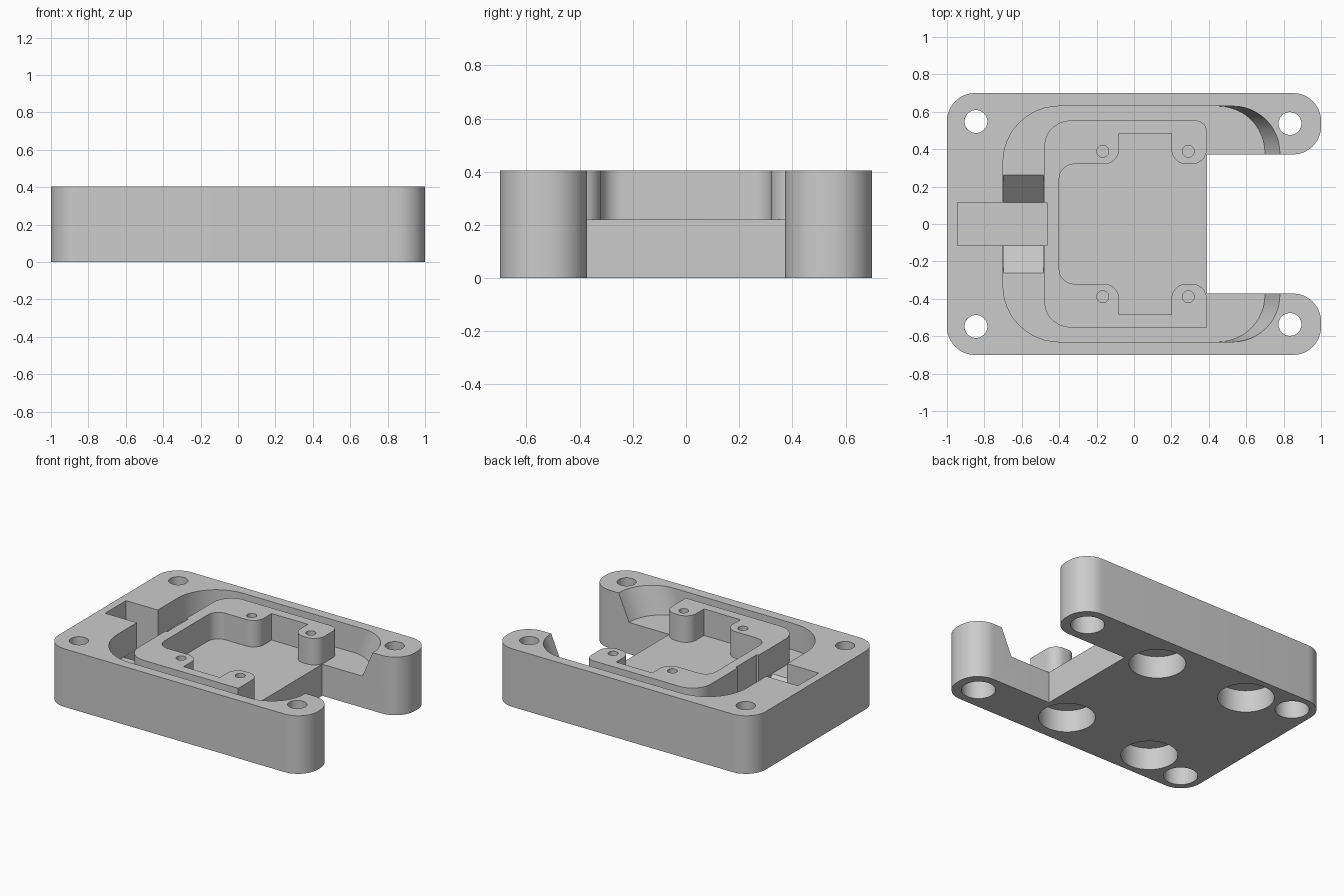
import bpy, bmesh, math
from mathutils import Vector

if "Cube" in bpy.data.objects:
    bpy.data.objects.remove(bpy.data.objects["Cube"])

HEIGHT = 0.405
FLOOR = 0.22
SLOT_FLOOR = 0.07

grey = bpy.data.materials.new("plain grey")
grey.use_nodes = True
colour = (0.6, 0.6, 0.6, 1)
grey.diffuse_color = colour
grey.node_tree.nodes["Principled BSDF"].inputs["Base Color"].default_value = colour


def rounded(corners, steps=12):
    """Right-angled outline whose (x, y, radius) corners become arcs."""
    out = []
    for i, (x, y, r) in enumerate(corners):
        p = Vector((x, y))
        if r == 0:
            out.append(p)
            continue
        before = (Vector(corners[i - 1][:2]) - p).normalized()
        after = (Vector(corners[(i + 1) % len(corners)][:2]) - p).normalized()
        centre = p + (before + after) * r
        for k in range(steps + 1):
            t = math.pi / 2 * k / steps
            out.append(centre - after * r * math.cos(t) - before * r * math.sin(t))
    return out


def mirrored(half):
    """Close a half outline by mirroring it across y = 0."""
    return half + [(x, -y, r) for x, y, r in reversed(half)]


def loft(name, low, high):
    """Solid between two matching rings of 3D points."""
    bm = bmesh.new()
    a = [bm.verts.new(p) for p in low]
    b = [bm.verts.new(p) for p in high]
    bm.faces.new(a)
    bm.faces.new(b)
    for i in range(len(a)):
        j = (i + 1) % len(a)
        bm.faces.new((a[i], a[j], b[j], b[i]))
    bmesh.ops.recalc_face_normals(bm, faces=bm.faces)
    mesh = bpy.data.meshes.new(name)
    bm.to_mesh(mesh)
    bm.free()
    mesh.materials.append(grey)
    ob = bpy.data.objects.new(name, mesh)
    bpy.context.collection.objects.link(ob)
    return ob


def prism(name, outline, z0, z1, lean=0):
    """Upright solid; its right end moves by lean from bottom to top."""
    return loft(name, [(p.x, p.y, z0) for p in outline],
                [(p.x + (lean if p.x > 0.4 else 0), p.y, z1) for p in outline])


def cylinder(name, x, y, r, z0, z1, sides=40):
    ring = [Vector((x + r * math.cos(t), y + r * math.sin(t)))
            for t in (2 * math.pi * k / sides for k in range(sides))]
    return prism(name, ring, z0, z1)


def combine(target, tool, operation="DIFFERENCE"):
    mod = target.modifiers.new("combine", "BOOLEAN")
    mod.operation = operation
    mod.solver = "EXACT"
    mod.object = tool
    bpy.context.view_layer.objects.active = target
    bpy.ops.object.modifier_apply(modifier=mod.name)
    bpy.data.objects.remove(tool)


# Outer block with two arms beside an open notch
housing = prism("housing", rounded(mirrored([
    (-1, 0.7, 0.15), (1, 0.7, 0.15), (1, 0.372, 0.15), (0.39, 0.372, 0)])), 0, HEIGHT)

# Wide cavity, with its right end leaning outward
top = 0.5
lean = 0.08 * (top - FLOOR) / (HEIGHT - FLOOR)
cavity = prism("cavity", rounded([
    (-0.7, -0.63, 0.3), (-0.7, 0.63, 0.3), (0.7, 0.63, 0.25), (0.7, -0.63, 0.25)]),
    FLOOR, top, lean)
combine(housing, cavity)

# Inner wall with screw posts; only one back corner is rounded
inner = [(-0.48, 0.553, 0.14), (0.389, 0.553, 0.06), (0.389, 0.32, 0.08),
         (0.2, 0.32, 0.08), (0.2, 0.485, 0), (-0.08, 0.485, 0),
         (-0.08, 0.32, 0.08), (-0.4, 0.32, 0.08)]
wall = mirrored(inner)
wall[-2] = (0.389, -0.553, 0)
combine(housing, prism("inner_wall", rounded(wall), FLOOR - 0.01, HEIGHT), "UNION")

# Cable slot and the ramps leading down into it
slot = [(-0.945, 0.115, 0), (-0.465, 0.115, 0)]
combine(housing, prism("slot", rounded(mirrored(slot)), SLOT_FLOOR, top))
rise = FLOOR + 0.03 - SLOT_FLOOR
section = [(-0.112, SLOT_FLOOR + 0.001), (0.112, SLOT_FLOOR + 0.001),
           (0.112 + rise, FLOOR + 0.03), (-0.112 - rise, FLOOR + 0.03)]
ramps = loft("ramps", [(-0.699, y, z) for y, z in section],
             [(-0.484, y, z) for y, z in section])
combine(housing, ramps)

for side in (1, -1):
    # Corner bolt holes, counterbored underneath
    for x, y in ((-0.845, 0.548), (0.834, 0.537)):
        combine(housing, cylinder("bolt_hole", x, y * side, 0.061, -0.1, top))
        combine(housing, cylinder("counterbore", x, y * side, 0.108, -0.1, 0.25))
    # Blind screw holes in the posts
    for x in (-0.167, 0.29):
        combine(housing, cylinder("screw_hole", x, 0.389 * side, 0.032, 0.25, top, 24))
    # Wide round pockets in the underside
    for x, y in ((0.18, 0.445), (-0.525, 0.475)):
        combine(housing, cylinder("base_pocket", x, y * side, 0.18, -0.1, 0.155, 48))

bpy.ops.object.select_all(action="DESELECT")
housing.select_set(True)
bpy.context.view_layer.objects.active = housing
bpy.ops.object.shade_smooth_by_angle(angle=math.radians(30))
